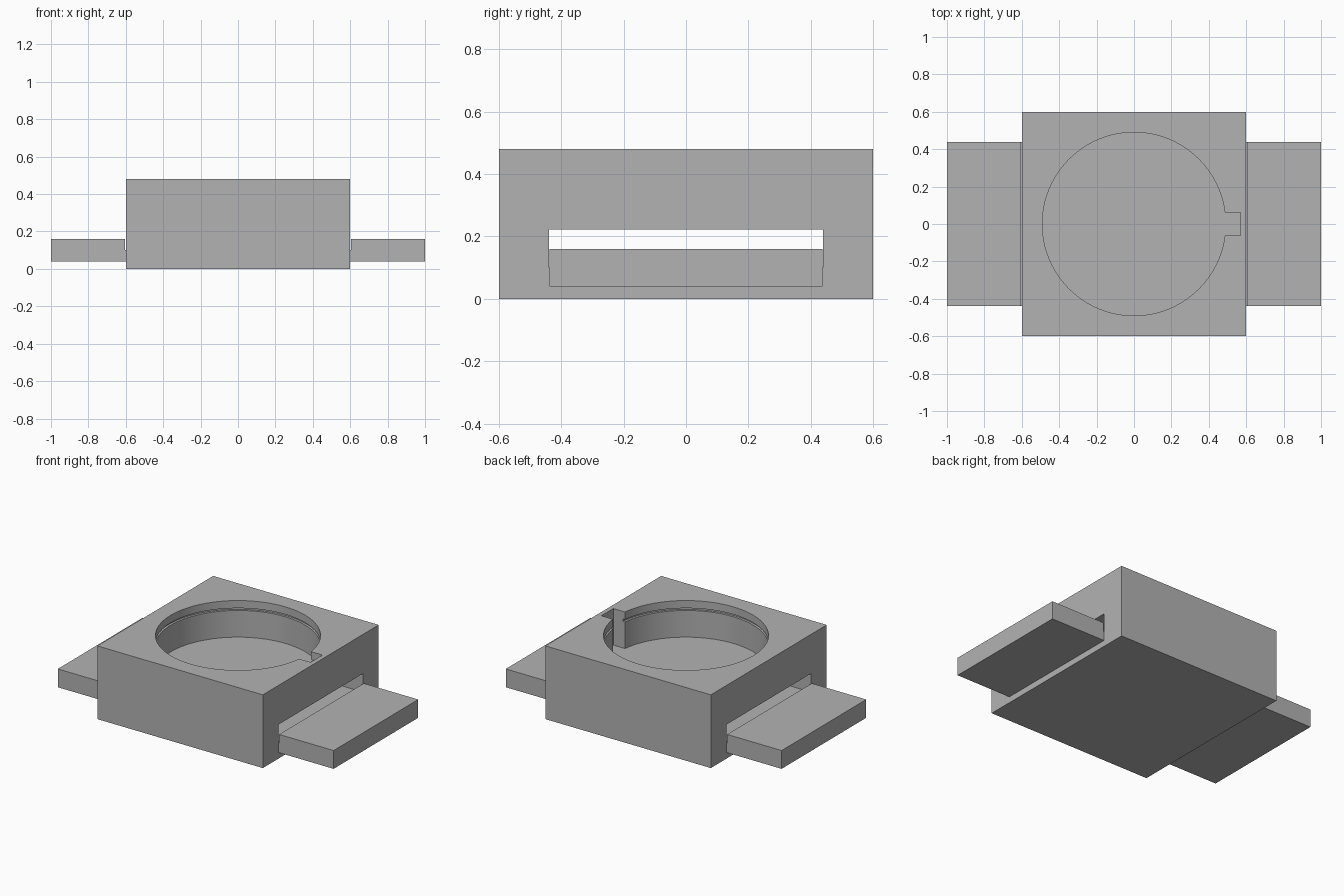
import bpy

default_cube = bpy.data.objects.get("Cube")
if default_cube:
    bpy.data.objects.remove(default_cube, do_unlink=True)

grey = bpy.data.materials.new("plain grey")
grey.use_nodes = True
grey.diffuse_color = (0.45, 0.45, 0.45, 1)
grey.node_tree.nodes["Principled BSDF"].inputs["Base Color"].default_value = (0.45, 0.45, 0.45, 1)


def box(name, low, high):
    """Axis-aligned box between two corners."""
    bpy.ops.mesh.primitive_cube_add(size=1, location=[(a + b) / 2 for a, b in zip(low, high)])
    obj = bpy.context.object
    obj.name = name
    obj.scale = [b - a for a, b in zip(low, high)]
    bpy.ops.object.transform_apply(location=True, rotation=False, scale=True)
    obj.data.materials.append(grey)
    return obj


def disc(name, radius, bottom, top):
    """Upright cylinder on the z axis."""
    bpy.ops.mesh.primitive_cylinder_add(vertices=96, radius=radius, depth=top - bottom,
                                        location=(0, 0, (bottom + top) / 2))
    obj = bpy.context.object
    obj.name = name
    bpy.ops.object.transform_apply(location=True, rotation=False, scale=True)
    obj.data.materials.append(grey)
    return obj


# Square housing with a round pocket, keyway, retaining groove and through slot
housing = box("housing", (-0.6, -0.6, 0), (0.6, 0.6, 0.48))
cutters = [
    disc("pocket_cutter", 0.49, 0.24, 0.6),
    box("keyway_cutter", (0.3, -0.062, 0.24), (0.57, 0.062, 0.6)),
    disc("groove_cutter", 0.505, 0.415, 0.43),
    box("slot_cutter", (-0.8, -0.44, 0.1), (0.8, 0.44, 0.223)),
]
for cutter in cutters:
    cutter.hide_render = True
    bpy.context.view_layer.objects.active = housing
    cut = housing.modifiers.new(cutter.name, 'BOOLEAN')
    cut.operation = 'DIFFERENCE'
    cut.solver = 'EXACT'
    cut.object = cutter
    bpy.ops.object.modifier_apply(modifier=cut.name)
for cutter in cutters:
    bpy.data.objects.remove(cutter, do_unlink=True)

bpy.ops.object.select_all(action='DESELECT')
housing.select_set(True)
bpy.context.view_layer.objects.active = housing
bpy.ops.object.shade_smooth_by_angle(angle=0.5)

# Side plates, each on a thin neck below the slot
for side, sign in (("left", 1), ("right", -1)):
    for part, inner, outer, top in (("plate", 0.605, 1.0, 0.16), ("neck", 0.59, 0.605, 0.1)):
        xs = sorted((sign * inner, sign * outer))
        box(f"{side}_side_{part}", (xs[0], -0.438, 0.04), (xs[1], 0.438, top))
